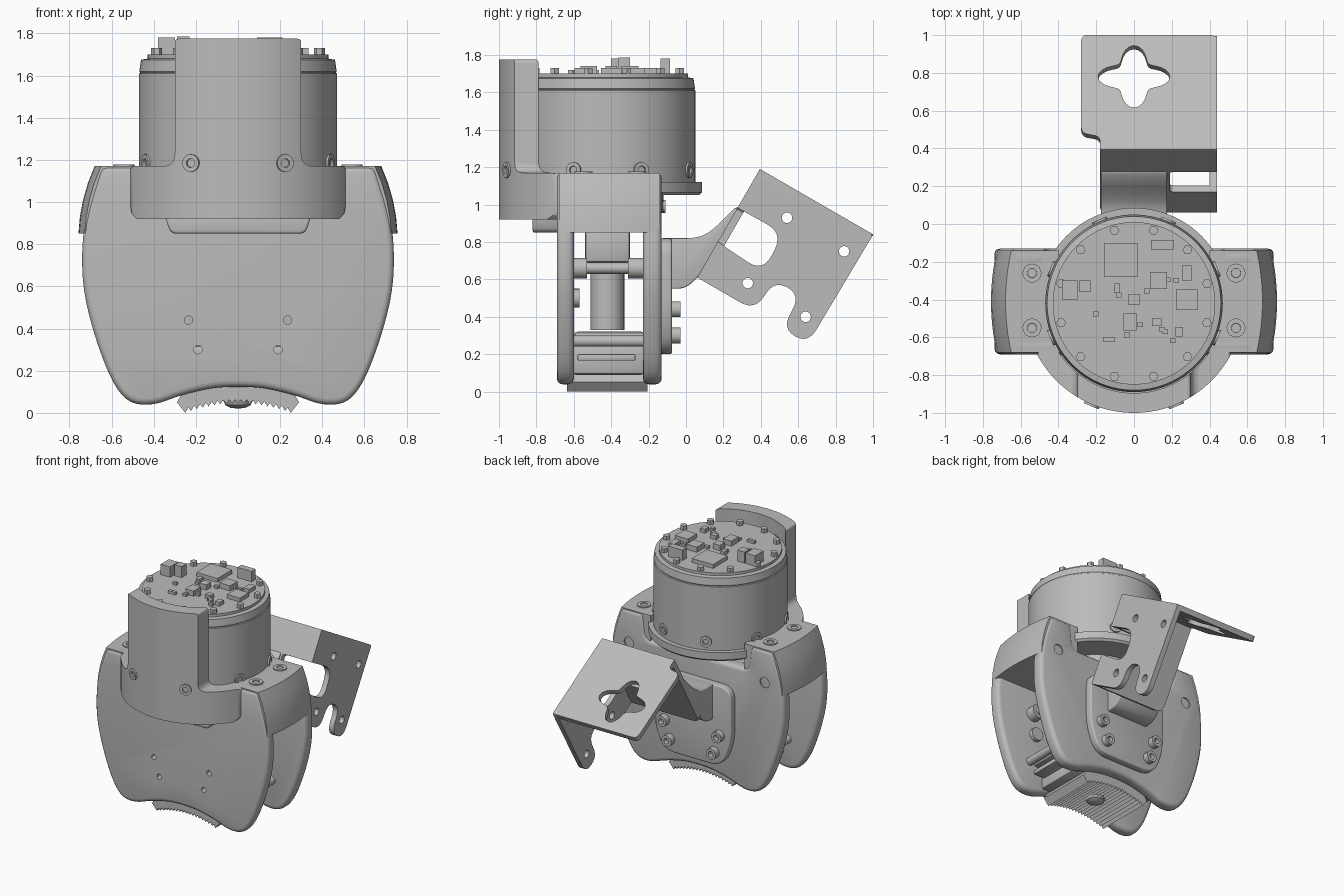
import bpy, bmesh, math, random
from mathutils import Matrix, Vector

if "Cube" in bpy.data.objects:
    bpy.data.objects.remove(bpy.data.objects["Cube"])
random.seed(4)
grey = bpy.data.materials.new("plain grey")
grey.use_nodes = True
grey.diffuse_color = (0.5, 0.5, 0.5, 1)
grey.node_tree.nodes["Principled BSDF"].inputs["Base Color"].default_value = (0.5, 0.5, 0.5, 1)
made = []
AXIS_Y = -0.42  # motor axis
XZ = Matrix(((1, 0, 0, 0), (0, 0, -1, 0), (0, 1, 0, 0), (0, 0, 0, 1)))
YZ = Matrix(((0, 0, 1, 0), (1, 0, 0, 0), (0, 1, 0, 0), (0, 0, 0, 1)))


def at(x, y, z):
    return Matrix.Translation((x, y, z))


def finish(bm, name, matrix=None):
    bmesh.ops.recalc_face_normals(bm, faces=bm.faces)
    if matrix:
        bm.transform(matrix)
    mesh = bpy.data.meshes.new(name)
    bm.to_mesh(mesh)
    bm.free()
    mesh.materials.append(grey)
    obj = bpy.data.objects.new(name, mesh)
    bpy.context.collection.objects.link(obj)
    made.append(obj)
    return obj


def fillet(points):
    """Round each (u, v, radius) corner."""
    out = []
    for i, (u, v, r) in enumerate(points):
        p = Vector((u, v))
        if r == 0:
            out.append(p)
            continue
        a = Vector(points[i - 1][:2]) - p
        b = Vector(points[(i + 1) % len(points)][:2]) - p
        a *= min(r / a.length, 0.48)
        b *= min(r / b.length, 0.48)
        for k in range(7):
            t = k / 6
            out.append(p + a * (1 - t) ** 2 + b * t ** 2)
    return out


def mirrored(half):
    return half + [(-x, z, r) for x, z, r in reversed(half) if x > 0]


def prism(name, points, thick, matrix, bevel=0):
    """Extrude an outline by thick, centred on its plane."""
    bm = bmesh.new()
    face = bm.faces.new([bm.verts.new((p.x, p.y, -thick / 2)) for p in fillet(points)])
    top = bmesh.ops.extrude_face_region(bm, geom=[face])["geom"]
    bmesh.ops.translate(bm, vec=(0, 0, thick), verts=[g for g in top if isinstance(g, bmesh.types.BMVert)])
    bmesh.ops.recalc_face_normals(bm, faces=bm.faces)
    if bevel:
        edges = [e for e in bm.edges if e.calc_face_angle(0) > 0.9]
        bmesh.ops.bevel(bm, geom=edges, offset=bevel, segments=3, profile=0.5,
                        affect='EDGES', clamp_overlap=False)
    return finish(bm, name, matrix)


def box(name, lo, hi, bevel=0):
    size = [b - a for a, b in zip(lo, hi)]
    mid = [(a + b) / 2 for a, b in zip(lo, hi)]
    bm = bmesh.new()
    bmesh.ops.create_cube(bm, size=1, matrix=at(*mid) @ Matrix.Diagonal((*size, 1)))
    if bevel:
        bmesh.ops.bevel(bm, geom=bm.edges[:], offset=bevel, segments=2, profile=0.5, affect='EDGES')
    return finish(bm, name)


def lathe(name, profile, matrix, steps=24):
    bm = bmesh.new()
    verts = [bm.verts.new((r, 0, z)) for r, z in profile]
    edges = [bm.edges.new(pair) for pair in zip(verts, verts[1:])]
    bmesh.ops.spin(bm, geom=verts + edges, cent=(0, 0, 0), axis=(0, 0, 1), angle=math.tau, steps=steps)
    bmesh.ops.remove_doubles(bm, verts=bm.verts, dist=0.0001)
    return finish(bm, name, matrix)


def rod(name, r, h, loc, axis=(0, 0, 1), recess=0, steps=20):
    turn = Vector(axis).to_track_quat('Z', 'Y').to_matrix().to_4x4()
    cap = [(r * 0.5, h), (r * 0.45, h - recess), (0, h - recess)] if recess else [(0, h)]
    return lathe(name, [(0, 0), (r, 0), (r, h)] + cap, at(*loc) @ turn, steps)


def boolean(obj, cutter, operation='DIFFERENCE'):
    mod = obj.modifiers.new("cut", 'BOOLEAN')
    mod.operation, mod.object, mod.solver = operation, cutter, 'EXACT'
    graph = bpy.context.evaluated_depsgraph_get()
    mesh = bpy.data.meshes.new_from_object(obj.evaluated_get(graph))
    obj.modifiers.clear()
    obj.data = mesh
    made.remove(cutter)
    bpy.data.objects.remove(cutter)


# Housing: two shaped plates
side = [(0, .125, .1), (.12, .12, .1), (.27, .085, .1), (.4, .035, .1), (.52, .045, .1), (.6, .15, .1),
        (.68, .36, .2), (.735, .58, .2), (.742, .78, .15), (.72, .95, .2), (.65, 1.17, 0)]
front = prism("front_plate", mirrored(side), .09, at(0, -.645, 0) @ XZ, .03)
notch = [(.46, 1.17, 0), (.44, .98, .06)]
back = prism("back_plate", mirrored(side + notch), .1, at(0, -.18, 0) @ XZ, .03)
for s in (-1, 1):
    for x, z in ((.235, .44), (.19, .3)):
        boolean(front, rod("cutter", .02, .2, (s * x, -.75, z), (0, 1, 0)))
    boolean(back, rod("cutter", .04, .3, (s * .58, -.3, .92), (0, 1, 0)))

# Bulging side blocks joining the plates
for s in (-1, 1):
    bm = bmesh.new()
    rings = []
    for z, reach in ((.85, .757), (.93, .75), (1.01, .735), (1.09, .712), (1.17, .68)):
        ys = [-.41 + .27 * k / 5 for k in range(-5, 6)]
        ring = [(reach - .03 * ((y + .41) / .27) ** 2, y) for y in ys] + [(.4, ys[-1]), (.4, ys[0])]
        rings.append([bm.verts.new((s * x, y, z)) for x, y in ring])
    for a, b in zip(rings, rings[1:]):
        for k in range(len(a)):
            bm.faces.new((a[k - 1], a[k], b[k], b[k - 1]))
    bm.faces.new(rings[0])
    bm.faces.new(rings[-1])
    finish(bm, "side_block")
    for y in (-.26, -.55):
        rod("top_screw", .05, .04, (s * .54, y, 1.138), recess=.02)
box("centre_block", (-.45, -.62, .85), (.45, -.2, .975))
rod("bearing", .3, .12, (0, AXIS_Y, .96), recess=.03, steps=48)

# Motor, with its base ring
motor_at = at(0, AXIS_Y, 0)
lathe("motor", [(0, 1.05), (.47, 1.05), (.47, 1.61), (.464, 1.614), (.468, 1.62), (.46, 1.675),
                (.43, 1.68), (.43, 1.7), (0, 1.7)], motor_at, 96)
lathe("base_ring", [(.3, 1.05), (.49, 1.05), (.505, 1.065), (.505, 1.12), (.46, 1.12)], motor_at, 96)

# Front guard: tall shell on a wide collar
tee = [(0, .92, 0), (.48, .92, 0), (.51, .95, .04), (.51, 1.17, .02), (.3, 1.17, .06), (.3, 1.775, .02), (0, 1.775, 0)]
guard = prism("front_guard", mirrored(tee), .46, at(0, -.89, 0) @ XZ)
boolean(guard, rod("cutter", .58, 2, (0, AXIS_Y, .5), steps=128), 'INTERSECT')
boolean(guard, rod("cutter", .475, 2, (0, AXIS_Y, 1.04), steps=128))
prism("guard_lip", mirrored([(0, .85, 0), (.32, .85, .03), (.345, .93, 0)]), .22, at(0, -.71, 0) @ XZ, .012)

# Radial screws round the motor
for k in range(8):
    a = math.radians(22.5 + 45 * k)
    d = Vector((math.cos(a), math.sin(a), 0))
    reach = .555 if d.y < -.8 else .445
    rod("motor_screw", .042, .035, Vector((0, AXIS_Y, 1.185)) + d * reach, d, .02)

# Circuit board parts: x, y, width, depth, height
chips = [(-.07, -.19, .18, .18, .03), (.13, -.3, .09, .09, .04), (.28, -.4, .11, .11, .03),
         (-.34, -.35, .08, .1, .08), (-.26, -.33, .06, .06, .085), (-.02, -.52, .07, .09, .04),
         (.15, -.11, .12, .05, .08), (0, -.4, .06, .06, .04), (.28, -.26, .05, .08, .03),
         (-.09, -.34, .03, .05, .03), (.24, -.57, .04, .05, .03), (.12, -.52, .05, .04, .03)]
for x, y, w, d, h in chips:
    box("chip", (x - w / 2, y - d / 2, 1.69), (x + w / 2, y + d / 2, 1.7 + h))
for k in range(14):
    x, y = random.uniform(-.25, .25), AXIS_Y + random.uniform(-.25, .2)
    box("small_chip", (x, y, 1.69), (x + .03, y + .025, 1.72))
for k in range(12):
    a = math.tau * (k + .5) / 12
    rod("board_stud", .026, .06, (.4 * math.cos(a), AXIS_Y + .4 * math.sin(a), 1.67), steps=6)

# Mechanism between the plates
rod("plunger", .09, .34, (0, AXIS_Y, .33), recess=.01, steps=32)
box("plunger_clevis", (-.1, -.54, .69), (.1, -.3, .86), .015)
rod("plunger_neck", .05, .1, (0, AXIS_Y, .62))
box("lower_block", (-.34, -.61, .09), (.34, -.22, .25), .02)
box("cross_bar", (-.42, -.6, .24), (.42, -.22, .32), .02)
for s in (-1, 1):
    box("side_key", (s * .38 - .05, -.58, .165), (s * .38 + .05, -.27, .2), .008)
    rod("upper_pin", .03, .4, (s * .42, -.61, .66), (0, 1, 0))
    rod("lower_pin", .03, .48, (s * .45, -.65, .27), (0, 1, 0))
    for y in (-.61, -.31):
        rod("pin_boss", .055, .08, (s * .42, y, .66), (0, 1, 0))
    rod("stop_boss", .05, .04, (s * .4, -.61, .5), (0, 1, 0))

# Ribbed foot pad with a domed button
ribs = []
for k in range(37):
    x = -.25 + .5 * k / 36
    ribs.append((x, .045 - .72 * x * x + .02 * (k % 2), 0))
prism("foot_pad", ribs + [(.29, .05, 0), (.26, .1, 0), (0, .14, 0), (-.26, .1, 0), (-.29, .05, 0)],
      .43, at(0, AXIS_Y, 0) @ XZ)
lathe("foot_button", [(0, .02), (.035, .024), (.06, .037), (.07, .06), (0, .06)], motor_at)

# Rear mounting plate and screws
prism("mount_plate", mirrored([(0, .2, 0), (.25, .2, .1), (.33, .4, .1), (.33, .82, .1)]),
      .06, at(0, -.105, 0) @ XZ, .012)
for s in (-1, 1):
    for x, z in ((.235, .44), (.19, .3)):
        rod("mount_screw", .042, .06, (s * x, -.09, z), (0, 1, 0), .03)
rod("stop_screw", .035, .06, (0, -.17, .99), (0, 1, 0), .02)

# Gusset from mounting plate to bracket
prism("bracket_gusset", [(-.1, .55, 0), (.0, .55, .06), (.07, .62, 0), (.29, .99, 0), (.26, .98, 0),
                         (.14, .86, .1), (.06, .82, .06), (-.1, .82, 0)], .35, YZ, .008)

# Tilted bracket: top, wall and side panel
tilt = at(0, .395, 1.19) @ Matrix.Rotation(math.radians(-30), 4, 'X')
top = prism("bracket_top", [(-.18, 0, 0), (.44, 0, .02), (.44, .7, .04), (-.28, .7, .04), (-.28, .1, .04),
                            (-.18, .08, .03)], .04, tilt @ at(0, 0, -.02))
clover = []
for k in range(48):
    a = math.tau * k / 48
    r = .15 + .04 * math.cos(4 * a)
    clover.append((r * math.cos(a), .445 + r * math.sin(a), 0))
boolean(top, prism("cutter", clover, .2, tilt))
prism("bracket_wall", [(-.18, 0, 0), (.44, 0, 0), (.44, -.24, 0), (.19, -.24, .02), (.19, -.45, .02),
                       (.44, -.45, 0), (.44, -.67, .02), (-.18, -.67, .06)], .04, tilt @ at(0, .02, 0) @ XZ)
panel = prism("bracket_side", [(0, 0, .02), (.7, 0, .02), (.69, -.68, .09), (.53, -.68, .09), (.525, -.475, .09),
                               (.365, -.475, .09), (.355, -.67, .09), (0, -.67, 0), (0, -.45, 0),
                               (.29, -.47, .1), (.28, -.235, .1), (0, -.24, 0)], .04, tilt @ at(.42, 0, 0) @ YZ)
for y, z in ((.256, -.153), (.61, -.156), (.249, -.561), (.607, -.562)):
    boolean(panel, rod("cutter", .028, .3, tilt @ Vector((.3, y, z)), (1, 0, 0)))

# Smooth rounded parts, keep edges sharp
bpy.ops.object.select_all(action='DESELECT')
for obj in made:
    obj.select_set(True)
bpy.context.view_layer.objects.active = made[0]
bpy.ops.object.shade_smooth_by_angle(angle=math.radians(35))
